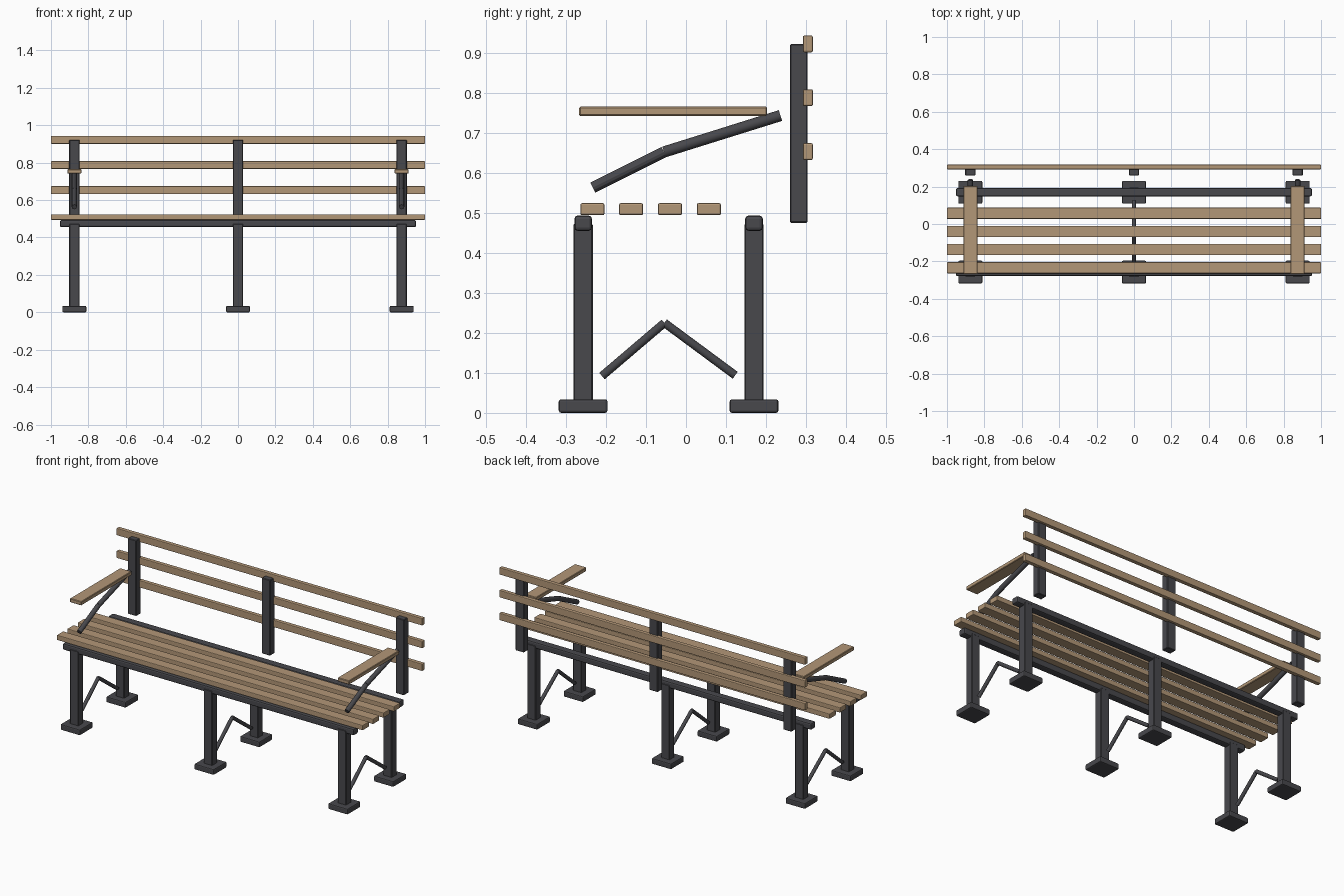
import bpy
from mathutils import Vector

old = bpy.data.objects.get("Cube")
if old:
    bpy.data.objects.remove(old, do_unlink=True)


def make_material(name, rgb):
    mat = bpy.data.materials.new(name)
    mat.use_nodes = True
    colour = (*rgb, 1.0)
    mat.diffuse_color = colour
    mat.node_tree.nodes["Principled BSDF"].inputs["Base Color"].default_value = colour
    return mat


wood = make_material("warm wood", (0.45, 0.31, 0.185))
metal = make_material("dark metal", (0.065, 0.065, 0.073))


def box(name, xs, ys, zs, mat, bevel=0.003, segments=1):
    """Bevelled box between the given (low, high) limits."""
    bpy.ops.mesh.primitive_cube_add(
        size=1, location=[(a + b) / 2 for a, b in (xs, ys, zs)])
    obj = bpy.context.object
    obj.name = name
    size = Vector([b - a for a, b in (xs, ys, zs)])
    for v in obj.data.vertices:
        v.co = v.co * size
    obj.data.materials.append(mat)
    mod = obj.modifiers.new("soft edges", "BEVEL")
    mod.width = bevel
    mod.segments = segments
    return obj


def around(centre, width):
    return centre - width / 2, centre + width / 2


def rod(name, x, start, end, radius):
    """Straight round bar between two (y, z) points."""
    a, b = Vector((x, *start)), Vector((x, *end))
    bpy.ops.mesh.primitive_cylinder_add(
        vertices=12, radius=radius, depth=(b - a).length, location=(a + b) / 2)
    obj = bpy.context.object
    obj.name = name
    obj.rotation_mode = "QUATERNION"
    obj.rotation_quaternion = (b - a).to_track_quat("Z", "Y")
    obj.data.materials.append(metal)
    bpy.ops.object.shade_smooth_by_angle()


def bent_rod(name, x, points, radius):
    for label, a, b in zip(("front", "rear"), points, points[1:]):
        rod(f"{name}_{label}", x, a, b, radius)


sides = {"right": -0.875, "middle": 0.0, "left": 0.875}
rows = {"front": -0.257, "rear": 0.17}
length = (-1, 1)

# Legs, feet and the rails that carry the seat
for row, y in rows.items():
    for side, x in sides.items():
        box(f"{row}_{side}_leg", around(x, 0.055), around(y, 0.048), (0.02, 0.473), metal)
        box(f"{row}_{side}_foot", around(x, 0.128), around(y, 0.122), (0, 0.034), metal,
            0.006, 2)
    box(f"{row}_seat_rail", around(0, 1.904), around(y, 0.044), (0.455, 0.493), metal,
        0.008, 2)

# Braces between the legs and the posts behind
for side, x in sides.items():
    bent_rod(f"{side}_leg_brace", x,
             [(-0.21, 0.092), (-0.054, 0.225), (0.123, 0.094)], 0.0105)
    box(f"{side}_back_post", around(x, 0.055), (0.26, 0.304), (0.475, 0.922), metal)

# Seat slats
for i in range(4):
    box(f"seat_slat_{i + 1}", length, around(-0.234 + i * 0.097, 0.06),
        (0.494, 0.524), wood, 0.004, 2)

# Backrest slats
for i in range(3):
    box(f"back_slat_{i + 1}", length, (0.292, 0.317),
        around(0.653 + i * 0.1345, 0.042), wood, 0.004, 2)

# Armrests with bent supports
for side in ("left", "right"):
    x = sides[side]
    box(f"{side}_armrest", around(x, 0.075), (-0.267, 0.203), (0.742, 0.765), wood)
    bent_rod(f"{side}_arm_support", x,
             [(-0.233, 0.563), (-0.055, 0.652), (0.236, 0.743)], 0.014)
